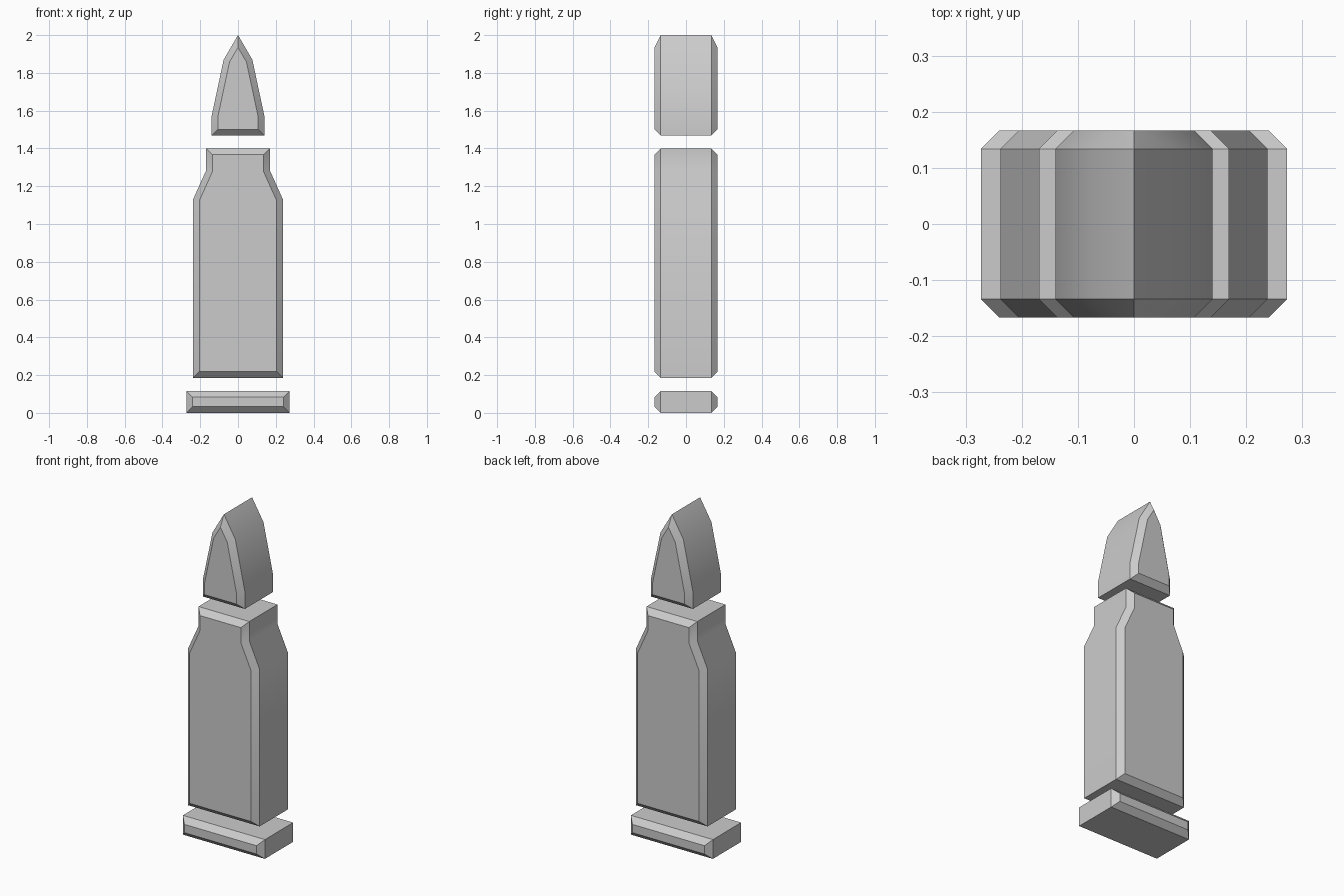
import bpy, bmesh, math
from mathutils import Vector

if "Cube" in bpy.data.objects:
    bpy.data.objects.remove(bpy.data.objects["Cube"])

HALF_DEPTH = 0.167
BEVEL = 0.033


def inset(points, d):
    # Mitred inward offset of a counter-clockwise outline
    result = []
    for i, p in enumerate(points):
        a = (p - points[i - 1]).normalized()
        b = (points[(i + 1) % len(points)] - p).normalized()
        na, nb = Vector((-a.y, a.x)), Vector((-b.y, b.x))
        result.append(p + (na + nb) * d / (1 + na.dot(nb)))
    return result


def chamfered_slab(name, right_side):
    # Mirror the right half of the outline, then loft it front to back
    left = [(-x, z) for x, z in reversed(right_side) if x > 0]
    outer = [Vector(p) for p in right_side + left]
    inner = inset(outer, BEVEL)
    bm = bmesh.new()
    rings = []
    for outline, y in ((inner, -HALF_DEPTH), (outer, BEVEL - HALF_DEPTH),
                       (outer, HALF_DEPTH - BEVEL), (inner, HALF_DEPTH)):
        rings.append([bm.verts.new((p.x, y, p.y)) for p in outline])
    n = len(outer)
    for r0, r1 in zip(rings, rings[1:]):
        for i in range(n):
            j = (i + 1) % n
            bm.faces.new((r0[i], r0[j], r1[j], r1[i]))
    bm.faces.new(rings[0])
    bm.faces.new(rings[-1])
    bmesh.ops.recalc_face_normals(bm, faces=bm.faces)
    mesh = bpy.data.meshes.new(name)
    bm.to_mesh(mesh)
    bm.free()
    obj = bpy.data.objects.new(name, mesh)
    bpy.context.collection.objects.link(obj)
    bpy.ops.object.select_all(action='DESELECT')
    obj.select_set(True)
    bpy.context.view_layer.objects.active = obj
    bpy.ops.object.shade_smooth_by_angle(angle=math.radians(30))


# Rim at the bottom
chamfered_slab("base_rim", [(0.273, 0), (0.273, 0.116)])
# Case with sloped shoulder and neck
chamfered_slab("case", [(0.238, 0.186), (0.238, 1.13),
                        (0.169, 1.283), (0.169, 1.4)])
# Pointed tip
chamfered_slab("pointed_tip", [(0.14, 1.468), (0.14, 1.57),
                               (0.076, 1.87), (0, 2.0)])
